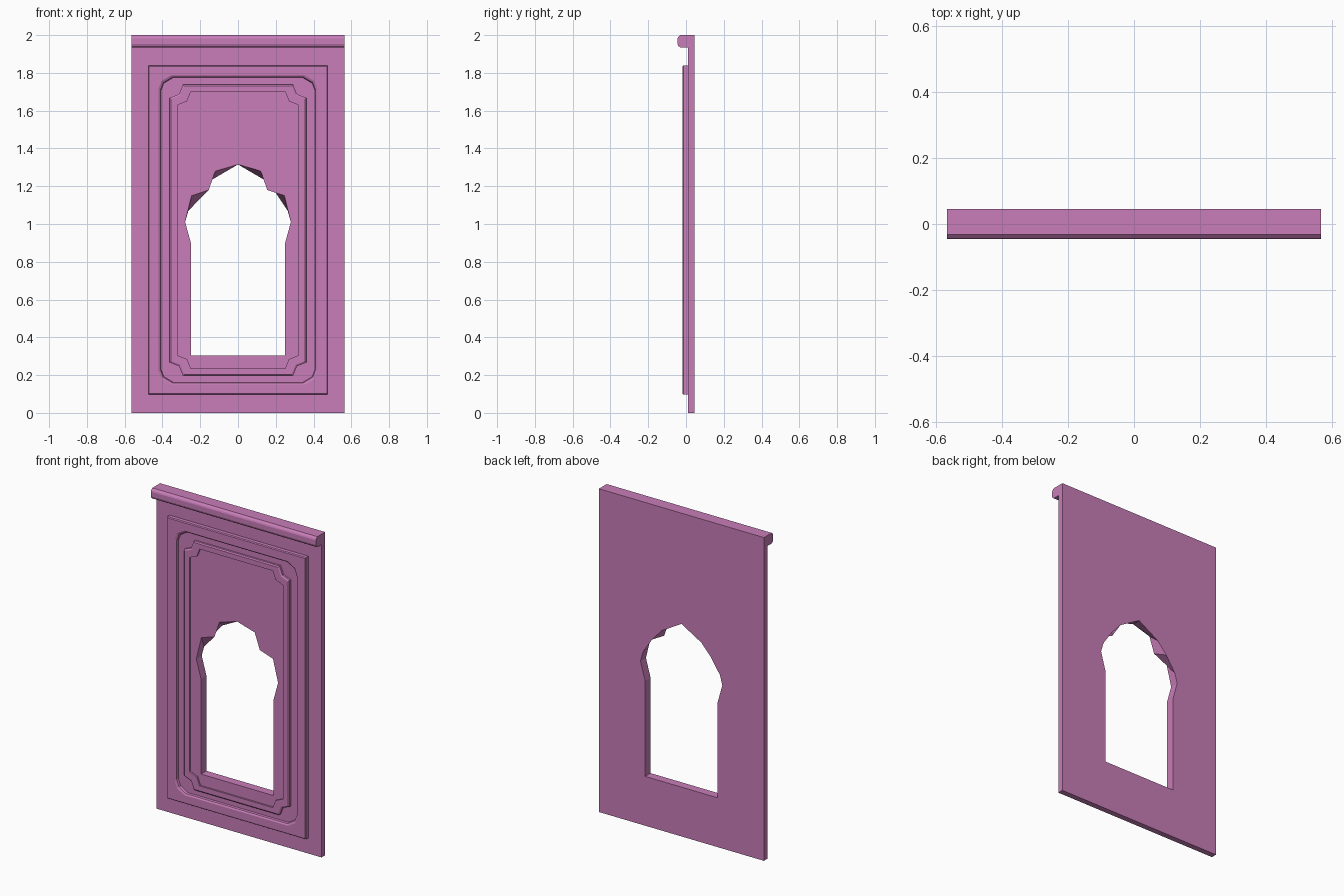
import bpy
import bmesh

default_cube = bpy.data.objects.get("Cube")
if default_cube:
    bpy.data.objects.remove(default_cube, do_unlink=True)

# Single painted colour
paint = bpy.data.materials.new("orchid_pink")
paint.use_nodes = True
color = (0.58, 0.205, 0.48, 1)
paint.diffuse_color = color
paint.node_tree.nodes["Principled BSDF"].inputs["Base Color"].default_value = color

SQUARE = [(0, 0)]
ROUNDED = [(0, 0.07), (0.015, 0.03), (0.065, 0)]
STEPPED = [(0, 0.07), (0.05, 0.05), (0.07, 0)]


def outline(half_w, low, high, corner, inset=0.0):
    """Rectangle outline with the same shaped corner mirrored four ways."""
    w, lo, hi = half_w - inset, low + inset, high - inset
    back = corner[::-1]
    return ([(w - dx, hi - dz) for dx, dz in corner]
            + [(dx - w, hi - dz) for dx, dz in back]
            + [(dx - w, lo + dz) for dx, dz in corner]
            + [(w - dx, lo + dz) for dx, dz in back])


def arch(crown):
    """Opening outline: crown points for one side, mirrored about the apex."""
    side = crown + [(0.28, 1.01), (0.248, 0.895), (0.248, 0.305)]
    return [(0, 1.315)] + side + [(-x, z) for x, z in reversed(side)]


def finish(name, bm):
    bmesh.ops.recalc_face_normals(bm, faces=bm.faces)
    mesh = bpy.data.meshes.new(name)
    bm.to_mesh(mesh)
    bm.free()
    mesh.materials.append(paint)
    obj = bpy.data.objects.new(name, mesh)
    bpy.context.collection.objects.link(obj)
    return obj


def loop_edges(bm, verts):
    pairs = zip(verts, verts[1:] + verts[:1])
    return [bm.edges.get(p) or bm.edges.new(p) for p in pairs]


def band(bm, a, b):
    """Join two loops: flat fill when coplanar, a wall of quads otherwise."""
    if abs(a[0].co.y - b[0].co.y) < 1e-6:
        edges = loop_edges(bm, a) + loop_edges(bm, b)
        bmesh.ops.triangle_fill(bm, edges=edges, use_beauty=True, normal=(0, -1, 0))
    else:
        for i in range(len(a)):
            j = (i + 1) % len(a)
            bm.faces.new((a[i], a[j], b[j], b[i]))


# Depths of the relief, from the back to the front
BACK, SLAB, FIELD, PANEL, FRONT = 0.045, 0.01, 0.0, -0.008, -0.018

pointed_arch = arch([(0.137, 1.235), (0.2, 1.165), (0.263, 1.07)])
scalloped_arch = arch([(0.12, 1.28), (0.155, 1.18), (0.245, 1.15)])
slab_edge = outline(0.565, 0, 2, SQUARE)
frame = (0.475, 0.097, 1.84, SQUARE)
recess = (0.42, 0.15, 1.787, ROUNDED)
moulding = (0.362, 0.197, 1.738, STEPPED)
moulding_inner = outline(0.32, 0.235, 1.70, STEPPED)

relief = [
    # arched opening and inner panel
    (pointed_arch, BACK), (scalloped_arch, PANEL), (moulding_inner, PANEL),
    # stepped moulding
    (moulding_inner, FRONT), (outline(*moulding, 0.007), FRONT),
    (outline(*moulding), -0.012), (outline(*moulding), FIELD),
    # sunken channel with rounded corners
    (outline(*recess, 0.012), FIELD), (outline(*recess, 0.009), -0.012),
    (outline(*recess), FRONT),
    # outer frame and slab
    (outline(*frame, 0.005), FRONT), (outline(*frame), -0.013),
    (outline(*frame), SLAB), (slab_edge, SLAB), (slab_edge, BACK),
]

bm = bmesh.new()
loops = [[bm.verts.new((x, y, z)) for x, z in pts] for pts, y in relief]
for a, b in zip(loops, loops[1:] + loops[:1]):
    band(bm, a, b)
finish("wall_panel", bm)

# Cornice: chamfered profile swept across the top
profile = [(SLAB, 2), (-0.031, 2), (-0.042, 1.99), (-0.045, 1.982),
           (-0.045, 1.953), (-0.041, 1.943), (-0.031, 1.935), (SLAB, 1.935)]
bm = bmesh.new()
ends = [[bm.verts.new((x, y, z)) for y, z in profile] for x in (-0.565, 0.565)]
for i in range(len(profile)):
    j = (i + 1) % len(profile)
    bm.faces.new((ends[0][i], ends[0][j], ends[1][j], ends[1][i]))
for end in ends:
    bm.faces.new(end)
finish("cornice", bm)
